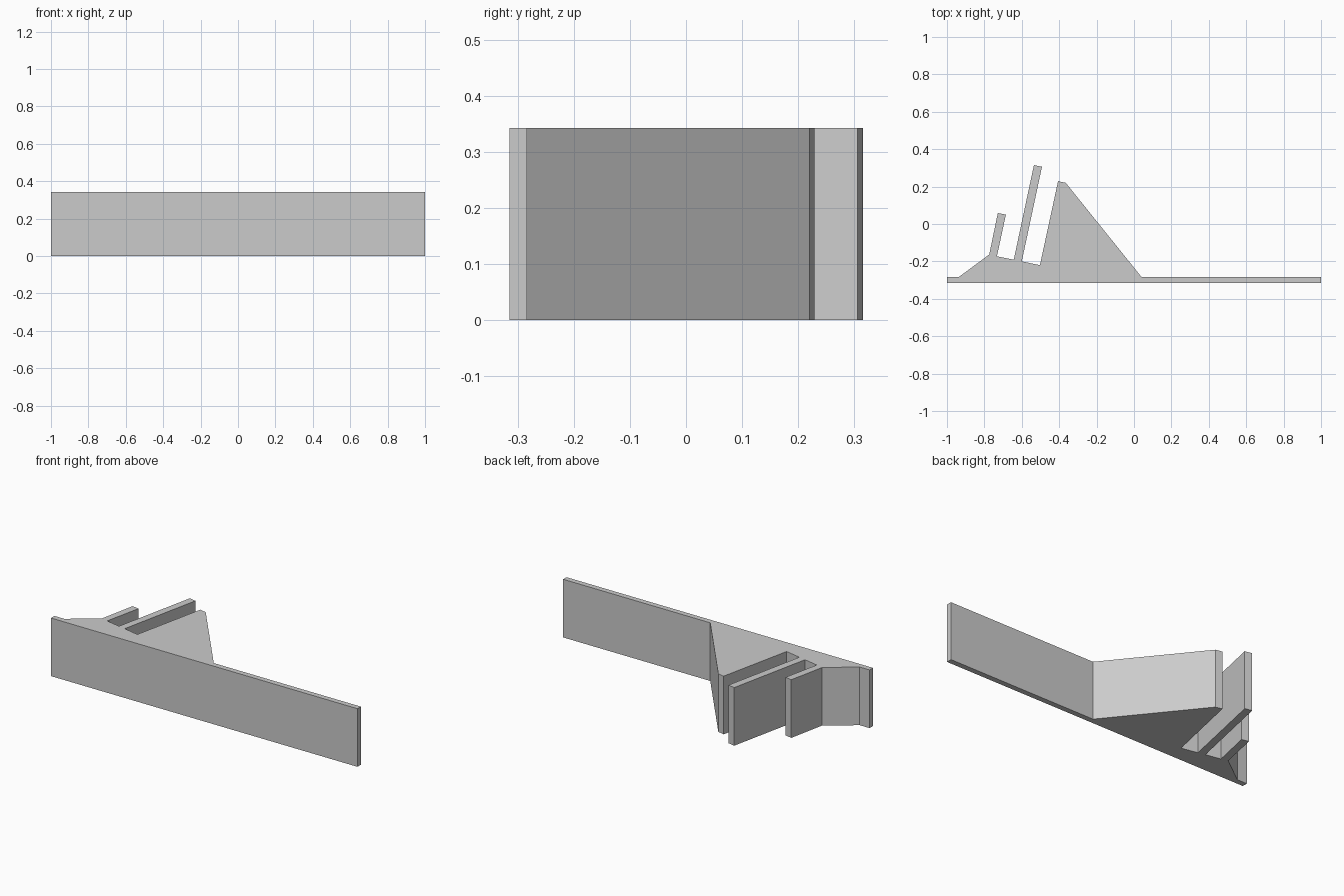
import bpy
import bmesh

cube = bpy.data.objects.get("Cube")
if cube:
    bpy.data.objects.remove(cube, do_unlink=True)

HEIGHT = 0.343
FRONT, BACK = -0.315, -0.283

# One flat grey for the whole piece
grey = bpy.data.materials.new("light_grey")
grey.use_nodes = True
colour = (0.6, 0.6, 0.6, 1)
grey.diffuse_color = colour
grey.node_tree.nodes["Principled BSDF"].inputs["Base Color"].default_value = colour

# Plan outlines of each part, joined in order into a single closed profile
wall_front = [(-1, BACK), (-1, FRONT), (1, FRONT), (1, BACK)]
buttress = [(0.04, BACK), (-0.365, 0.22), (-0.406, 0.229), (-0.503, -0.22)]
long_fin = [(-0.6, -0.2), (-0.492, 0.306), (-0.535, 0.315), (-0.643, -0.191)]
short_fin = [(-0.733, -0.173), (-0.685, 0.05), (-0.728, 0.059), (-0.774, -0.163)]
end_slope = [(-0.936, BACK)]
outline = wall_front + buttress + long_fin + short_fin + end_slope


def extrude_outline(name, points, height, material):
    """Extrude a plan outline upward into a flat-faced solid."""
    bm = bmesh.new()
    base = bm.faces.new([bm.verts.new((x, y, 0)) for x, y in points])
    result = bmesh.ops.extrude_face_region(bm, geom=[base], use_keep_orig=True)
    top = [v for v in result["geom"] if isinstance(v, bmesh.types.BMVert)]
    bmesh.ops.translate(bm, verts=top, vec=(0, 0, height))
    bmesh.ops.recalc_face_normals(bm, faces=bm.faces[:])
    mesh = bpy.data.meshes.new(name)
    bm.to_mesh(mesh)
    bm.free()
    mesh.materials.append(material)
    obj = bpy.data.objects.new(name, mesh)
    bpy.context.collection.objects.link(obj)
    return obj


# Long wall with its buttress and two slanted fins
extrude_outline("wall_with_fins", outline, HEIGHT, grey)
